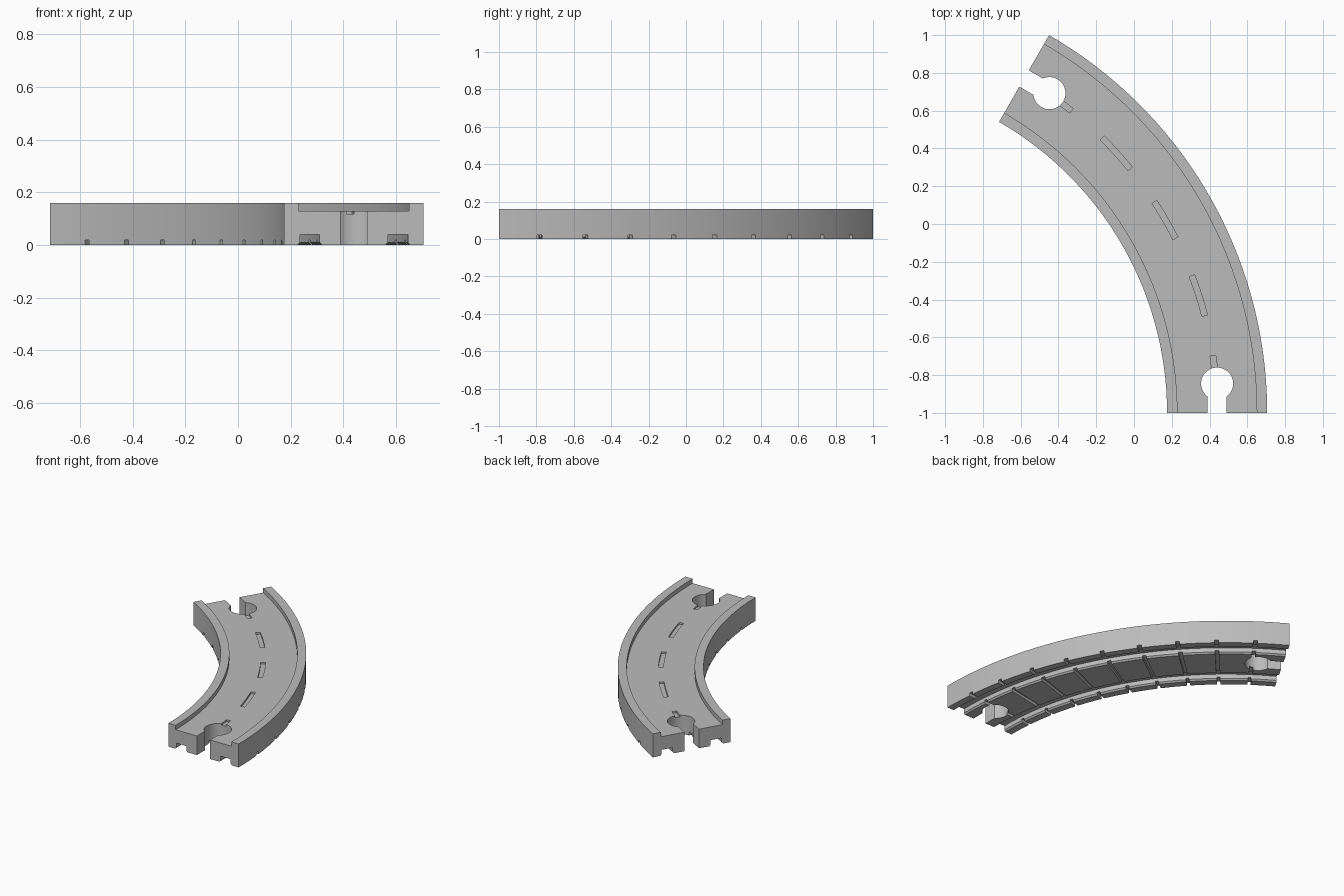
import bpy
import bmesh
from math import sin, cos, radians, pi, asin
from mathutils import Vector

if "Cube" in bpy.data.objects:
    bpy.data.objects.remove(bpy.data.objects["Cube"])

# Curve layout: a 60 degree arc about a point to the left of the model
OUTER, INNER, SWEEP, HEIGHT = 2.309, 1.779, 60, 0.16
MID = (OUTER + INNER) / 2
CX, CY = -1.604, -1.0
ROAD, RIM = 0.13, 0.055

gray = bpy.data.materials.new("plain gray")
gray.use_nodes = True
color = (0.5, 0.5, 0.5, 1)
gray.diffuse_color = color
gray.node_tree.nodes["Principled BSDF"].inputs["Base Color"].default_value = color


def make_object(name, bm):
    bmesh.ops.recalc_face_normals(bm, faces=bm.faces)
    mesh = bpy.data.meshes.new(name)
    bm.to_mesh(mesh)
    bm.free()
    mesh.materials.append(gray)
    obj = bpy.data.objects.new(name, mesh)
    bpy.context.collection.objects.link(obj)
    return obj


def sweep(bm, profile, start, end, steps):
    """Sweep a closed (radius, height) profile around the curve centre."""
    rings = []
    for i in range(steps + 1):
        a = radians(start + (end - start) * i / steps)
        rings.append([bm.verts.new((CX + r * cos(a), CY + r * sin(a), z))
                      for r, z in profile])
    n = len(profile)
    for a, b in zip(rings, rings[1:]):
        for j in range(n):
            k = (j + 1) % n
            bm.faces.new((a[j], a[k], b[k], b[j]))
    bm.faces.new(rings[0])
    bm.faces.new(rings[-1])


def rect(r0, r1, z0, z1):
    return [(r0, z0), (r1, z0), (r1, z1), (r0, z1)]


# Track cross-section: half profile from the outer rim inward, then mirrored
half = (OUTER - INNER) / 2
groove_in, groove_out, groove_top, bevel = 0.13, 0.205, 0.04, 0.01
top = [(half, HEIGHT), (half - RIM, HEIGHT), (half - RIM, ROAD)]
bottom = [(groove_in - bevel, 0), (groove_in, bevel), (groove_in, groove_top),
          (groove_out, groove_top), (groove_out, bevel),
          (groove_out + bevel, 0), (half, 0)]
right_side = bottom + top
left_side = [(-x, z) for x, z in reversed(right_side)]
bm = bmesh.new()
sweep(bm, [(MID + x, z) for x, z in right_side + left_side], 0, SWEEP, 60)
track = make_object("curved_track", bm)

# Centre line dashes sunk into the road, and cross grooves underneath
bm = bmesh.new()
for i in range(5):
    a = 30 + (i - 2) * 12.3
    sweep(bm, rect(MID - 0.015, MID + 0.015, ROAD - 0.012, 0.2), a - 3.1, a + 3.1, 6)
dashes = make_object("dash_cutter", bm)

bm = bmesh.new()
for i in range(9):
    a = 30 + (i - 4) * 6.15
    sweep(bm, rect(INNER - 0.1, OUTER + 0.1, -0.05, 0.02), a - 0.33, a + 0.33, 1)
ties = make_object("tie_groove_cutter", bm)


# Keyhole sockets through both ends
def keyhole(name, angle, sign):
    radial = Vector((cos(angle), sin(angle), 0))
    inward = Vector((-sin(angle), cos(angle), 0)) * sign
    origin = Vector((CX, CY, 0)) + radial * MID
    radius, neck, depth, n = 0.085, 0.05, 0.155, 40
    gap = asin(neck / radius)
    outline = [(-neck, -0.1)]
    for i in range(n + 1):
        t = -pi / 2 - gap - (2 * pi - 2 * gap) * i / n
        outline.append((radius * cos(t), depth + radius * sin(t)))
    outline.append((neck, -0.1))
    bm = bmesh.new()
    face = bm.faces.new([bm.verts.new(origin + radial * u + inward * v + Vector((0, 0, -0.1)))
                         for u, v in outline])
    new = bmesh.ops.extrude_face_region(bm, geom=[face])["geom"]
    bmesh.ops.translate(bm, vec=(0, 0, 0.4),
                        verts=[v for v in new if isinstance(v, bmesh.types.BMVert)])
    return make_object(name, bm)


cutters = [dashes, ties,
           keyhole("front_socket_cutter", 0, 1),
           keyhole("back_socket_cutter", radians(SWEEP), -1)]
for cutter in cutters:
    mod = track.modifiers.new(cutter.name, "BOOLEAN")
    mod.operation = "DIFFERENCE"
    mod.solver = "EXACT"
    mod.object = cutter
    cutter.hide_render = True

# Bake the cuts and drop the cutters
depsgraph = bpy.context.evaluated_depsgraph_get()
baked = bpy.data.meshes.new_from_object(track.evaluated_get(depsgraph))
track.modifiers.clear()
track.data = baked
for cutter in cutters:
    bpy.data.objects.remove(cutter)

for obj in bpy.context.selected_objects:
    obj.select_set(False)
track.select_set(True)
bpy.context.view_layer.objects.active = track
bpy.ops.object.shade_smooth_by_angle(angle=radians(30))
